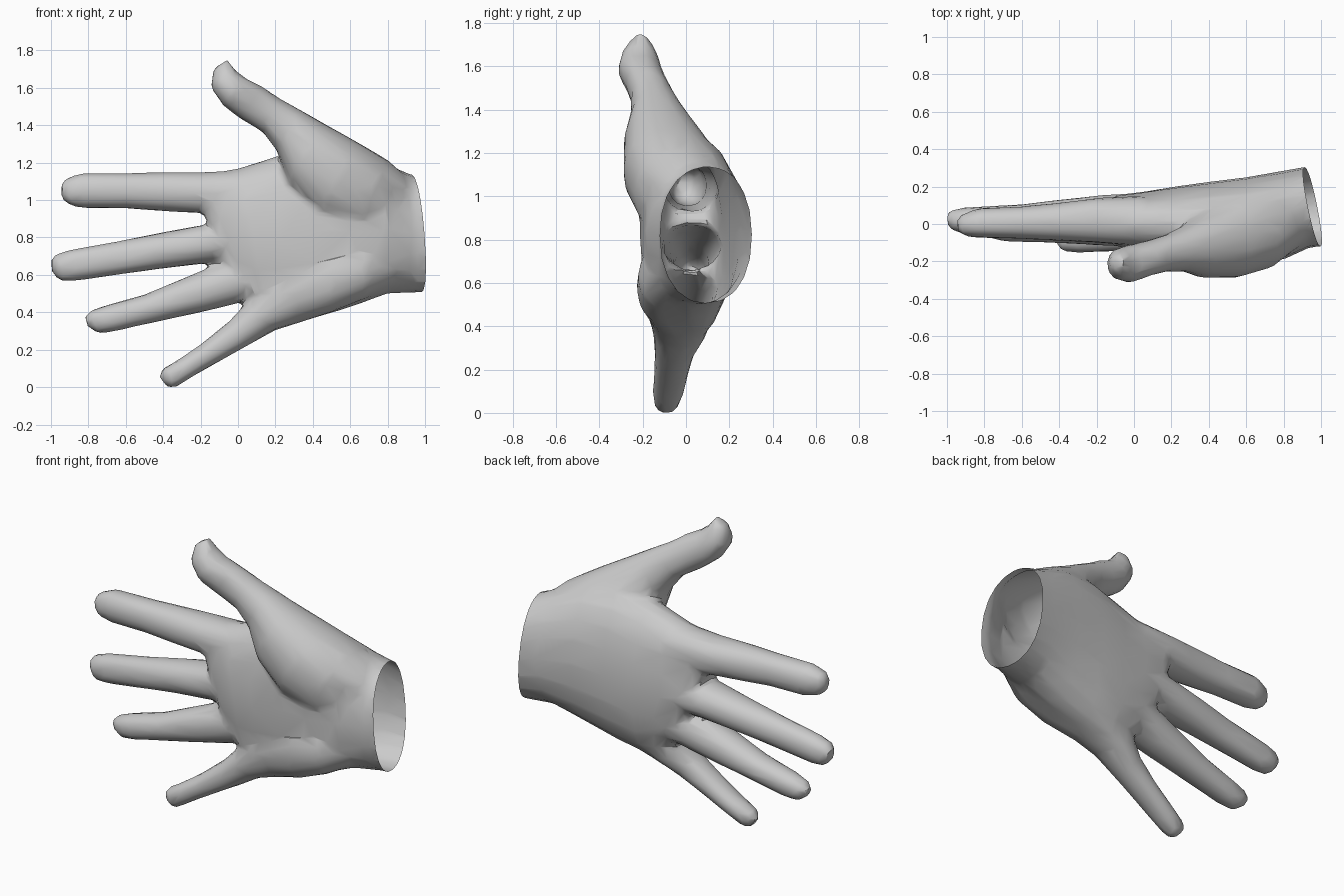
import bpy, bmesh, math
from mathutils import Vector

if "Cube" in bpy.data.objects:
    bpy.data.objects.remove(bpy.data.objects["Cube"], do_unlink=True)

skin = bpy.data.materials.new("light_grey")
skin.use_nodes = True
GREY = (0.6, 0.6, 0.6, 1)
skin.diffuse_color = GREY
skin.node_tree.nodes["Principled BSDF"].inputs["Base Color"].default_value = GREY

SIDES = 20


def loft(bm, rings, power=2.2):
    """Closed tube; a ring is (upper x, upper z, lower x, lower z, front y, back y)."""
    loops = []
    for xa, za, xb, zb, y0, y1 in rings:
        a, b = Vector((xa, 0, za)), Vector((xb, 0, zb))
        mid, half = (a + b) / 2, (a - b) / 2
        loop = []
        for i in range(SIDES):
            t = 2 * math.pi * i / SIDES
            c, s = math.cos(t), math.sin(t)
            c = math.copysign(abs(c) ** (2 / power), c)
            s = math.copysign(abs(s) ** (2 / power), s)
            p = mid + half * c
            p.y = (y0 + y1) / 2 + (y1 - y0) / 2 * s
            loop.append(bm.verts.new(p))
        loops.append(loop)
    for l0, l1 in zip(loops, loops[1:]):
        for i in range(SIDES):
            j = (i + 1) % SIDES
            bm.faces.new((l0[i], l0[j], l1[j], l1[i]))
    bm.faces.new(loops[0][::-1])
    bm.faces.new(loops[-1])


# palm and wrist, from the knuckles to past the cut
palm = [
    (-0.25, 1.12, -0.02, 0.48, -0.07, 0.11),
    (-0.18, 1.14, 0.04, 0.43, -0.12, 0.155),
    (0.0, 1.17, 0.14, 0.36, -0.165, 0.175),
    (0.2, 1.235, 0.24, 0.33, -0.185, 0.20),
    (0.4, 1.29, 0.4, 0.365, -0.205, 0.225),
    (0.6, 1.28, 0.6, 0.425, -0.215, 0.25),
    (0.8, 1.19, 0.8, 0.50, -0.19, 0.285),
    (0.93, 1.135, 0.95, 0.505, -0.125, 0.31),
    (1.12, 1.12, 1.12, 0.505, -0.11, 0.33),
]
index_finger = [
    (-0.95, 1.08, -0.945, 1.01, -0.035, 0.03),
    (-0.925, 1.115, -0.90, 0.97, -0.065, 0.055),
    (-0.84, 1.145, -0.82, 0.955, -0.075, 0.085),
    (-0.6, 1.145, -0.6, 0.955, -0.08, 0.095),
    (-0.4, 1.15, -0.4, 0.94, -0.09, 0.115),
    (-0.2, 1.15, -0.2, 0.93, -0.10, 0.14),
    (0.05, 1.16, 0.05, 0.90, -0.12, 0.15),
]
middle_finger = [
    (-1.005, 0.675, -0.995, 0.61, -0.005, 0.06),
    (-0.98, 0.71, -0.95, 0.565, -0.04, 0.08),
    (-0.9, 0.735, -0.88, 0.565, -0.05, 0.09),
    (-0.62, 0.785, -0.6, 0.605, -0.06, 0.105),
    (-0.42, 0.825, -0.39, 0.635, -0.075, 0.13),
    (-0.2, 0.865, -0.14, 0.665, -0.10, 0.155),
    (0.05, 0.89, 0.05, 0.68, -0.12, 0.17),
]
ring_finger = [
    (-0.825, 0.38, -0.805, 0.32, -0.05, 0.015),
    (-0.79, 0.41, -0.745, 0.285, -0.08, 0.04),
    (-0.7, 0.44, -0.67, 0.295, -0.095, 0.055),
    (-0.5, 0.495, -0.45, 0.345, -0.10, 0.075),
    (-0.3, 0.58, -0.24, 0.39, -0.11, 0.10),
    (-0.13, 0.65, -0.03, 0.44, -0.12, 0.125),
    (0.1, 0.7, 0.14, 0.5, -0.13, 0.16),
]
little_finger = [
    (-0.425, 0.06, -0.385, 0.0, -0.115, -0.06),
    (-0.405, 0.10, -0.335, -0.005, -0.15, -0.03),
    (-0.33, 0.14, -0.26, 0.045, -0.155, -0.01),
    (-0.2, 0.23, -0.12, 0.125, -0.15, 0.01),
    (-0.05, 0.35, 0.05, 0.22, -0.145, 0.04),
    (0.05, 0.46, 0.2, 0.305, -0.155, 0.10),
    (0.25, 0.66, 0.35, 0.35, -0.185, 0.12),
    (0.5, 0.76, 0.5, 0.4, -0.228, 0.1),
    (0.68, 0.78, 0.68, 0.47, -0.222, 0.1),
    (0.85, 0.76, 0.85, 0.56, -0.13, 0.1),
]
# the thumb runs on into the ball of the palm
thumb = [
    (-0.055, 1.755, -0.135, 1.70, -0.25, -0.17),
    (-0.02, 1.70, -0.145, 1.60, -0.30, -0.13),
    (0.04, 1.652, -0.08, 1.505, -0.315, -0.11),
    (0.13, 1.608, 0.01, 1.435, -0.28, -0.09),
    (0.22, 1.545, 0.13, 1.365, -0.255, -0.055),
    (0.33, 1.485, 0.21, 1.26, -0.255, -0.01),
    (0.46, 1.41, 0.27, 1.08, -0.288, 0.07),
    (0.64, 1.31, 0.43, 0.90, -0.29, 0.16),
    (0.8, 1.215, 0.62, 0.80, -0.24, 0.2),
    (0.92, 1.11, 0.84, 0.80, -0.12, 0.2),
]

# gather all parts, fuse them into one skin, then soften and simplify
mesh = bpy.data.meshes.new("hand")
bm = bmesh.new()
for part in (palm, index_finger, middle_finger, ring_finger, little_finger, thumb):
    loft(bm, part)
bmesh.ops.recalc_face_normals(bm, faces=bm.faces)
bm.to_mesh(mesh)
bm.free()
hand = bpy.data.objects.new("hand", mesh)
bpy.context.collection.objects.link(hand)

fuse = hand.modifiers.new("fuse", 'REMESH')
fuse.mode = 'VOXEL'
fuse.voxel_size = 0.014
soft = hand.modifiers.new("soften", 'SMOOTH')
soft.factor = 0.5
soft.iterations = 16
simple = hand.modifiers.new("simplify", 'DECIMATE')
simple.ratio = 0.035
deps = bpy.context.evaluated_depsgraph_get()
fused = bpy.data.meshes.new_from_object(hand.evaluated_get(deps))
hand.modifiers.clear()
hand.data = fused
bpy.data.meshes.remove(mesh)
fused.name = "hand"

# open the hollow wrist with a slanted cut
bm = bmesh.new()
bm.from_mesh(fused)
bmesh.ops.bisect_plane(bm, geom=bm.verts[:] + bm.edges[:] + bm.faces[:],
                       plane_co=(0.955, 0.09, 0.82), plane_no=(1, 0.2, 0.08),
                       clear_outer=True)
bm.to_mesh(fused)
bm.free()
fused.materials.clear()
fused.materials.append(skin)

bpy.ops.object.select_all(action='DESELECT')
hand.select_set(True)
bpy.context.view_layer.objects.active = hand
bpy.ops.object.shade_smooth_by_angle(angle=math.radians(30))
